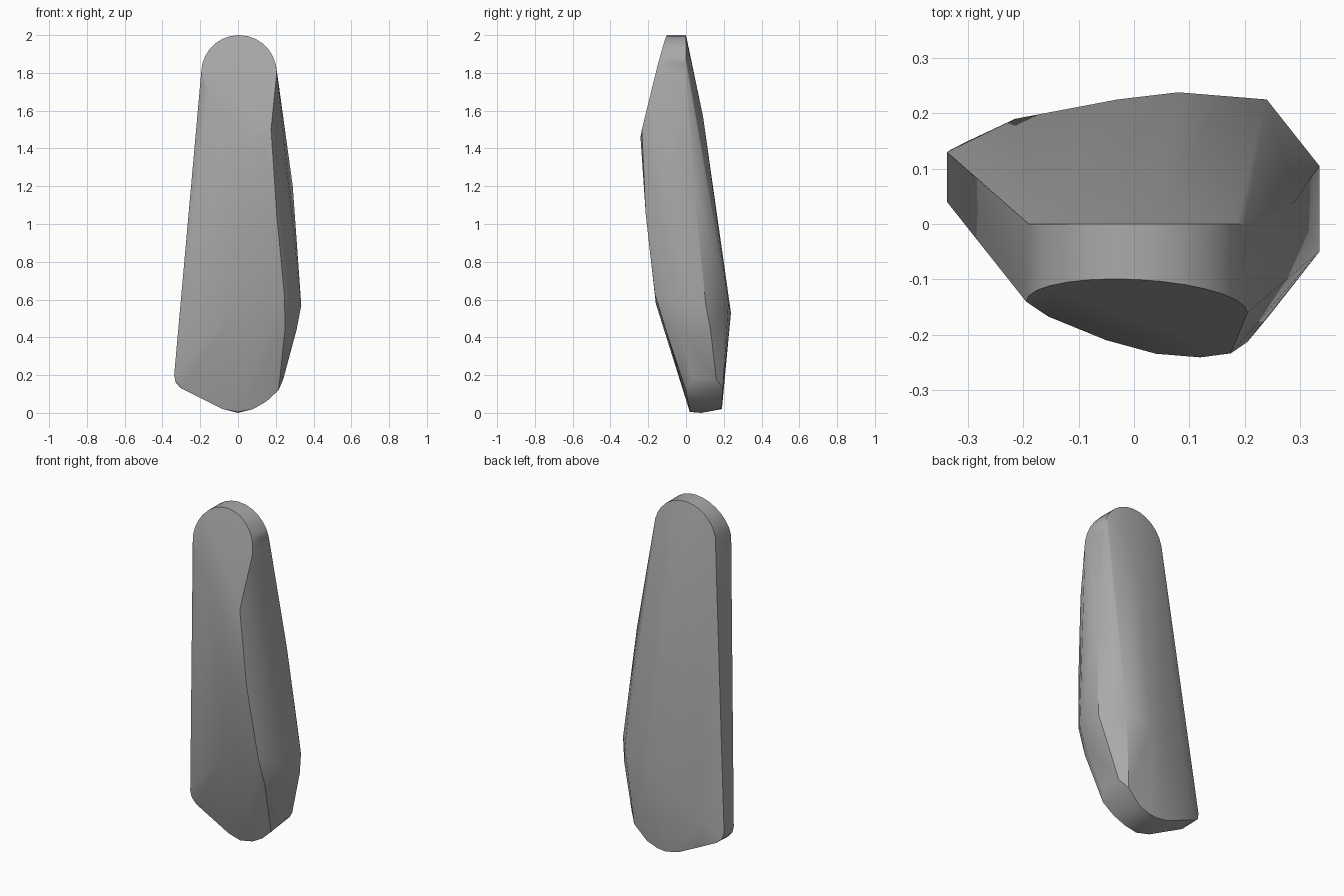
import bpy
import bmesh
from math import cos, sin, pi, radians

cube = bpy.data.objects.get("Cube")
if cube:
    bpy.data.objects.remove(cube, do_unlink=True)


def make_material(name, colour):
    material = bpy.data.materials.new(name)
    material.use_nodes = True
    material.diffuse_color = colour
    material.node_tree.nodes["Principled BSDF"].inputs["Base Color"].default_value = colour
    return material


def upper_front(x, z):
    """Point on the slanted facet at the top of the front."""
    return (x, -.1 - .25 * (2 - z) - .05 * x, z)


def hull_object(name, points, material):
    """Wrap the outline points of all facets in one convex skin."""
    bm = bmesh.new()
    for point in points:
        bm.verts.new(point)
    hull = bmesh.ops.convex_hull(bm, input=bm.verts[:])
    unused = {v for v in hull["geom_interior"] if isinstance(v, bmesh.types.BMVert)}
    bmesh.ops.delete(bm, geom=list(unused), context="VERTS")
    bmesh.ops.dissolve_limit(bm, angle_limit=radians(1), verts=bm.verts[:], edges=bm.edges[:])
    bmesh.ops.recalc_face_normals(bm, faces=bm.faces[:])
    mesh = bpy.data.meshes.new(name)
    bm.to_mesh(mesh)
    bm.free()
    mesh.materials.append(material)
    stone = bpy.data.objects.new(name, mesh)
    bpy.context.collection.objects.link(stone)
    return stone


# Rounded top: one arc on the flat back, one on the slanted front facet
points = []
steps = 14
for i in range(steps + 1):
    angle = pi * i / steps
    x, z = .005 + .2 * cos(angle), 1.8 + .2 * sin(angle)
    points += [(x, 0, z), upper_front(x, z)]

# Lower rim of the upper front facet
for x, z in [(-.155, 1.7), (-.05, 1.55), (.04, 1.47), (.12, 1.46), (.175, 1.5)]:
    points.append(upper_front(x, z))

# Front ridge and the edge leading up to it
points += [(.205, -.213, 1.05), (.06, -.213, 1.05), (.245, -.165, .63), (.02, -.16, .58)]

# Rim of the lower front facet
points += [(.25, -.11, .45), (.215, 0, .12), (.15, .01, .06), (.08, .02, .02),
           (0, .02, .005), (-.08, .03, .02), (-.3, .04, .13), (-.33, .04, .165)]

# Left-hand narrow side and its rounded foot
points += [(-.338, .04, .2), (-.338, .13, .2), (-.33, .135, .16)]

# Right-hand bulge
points += [(.335, -.05, .57), (.335, .105, .57), (.29, .04, 1.2), (.21, .0, 1.78),
           (.31, -.03, .44), (.31, .13, .44), (.24, .03, .18), (.24, .16, .18)]

# Back ridge
points += [(.24, .225, .58), (.08, .238, .53), (-.03, .225, .45),
           (-.215, .19, .24), (.05, .09, 1.57)]

# Rounded rim of the lower back facet
points += [(.2, .195, .13), (.12, .19, .05), (.05, .19, .025), (0, .19, .02),
           (-.08, .185, .035), (-.2, .17, .09), (-.3, .15, .135), (0, .08, 0)]

stone_grey = make_material("stone grey", (.4, .4, .4, 1))
stone = hull_object("faceted_stone", points, stone_grey)

# Soft surfaces with crisp main edges
bpy.context.view_layer.objects.active = stone
stone.select_set(True)
bpy.ops.object.shade_smooth_by_angle(angle=radians(32))
